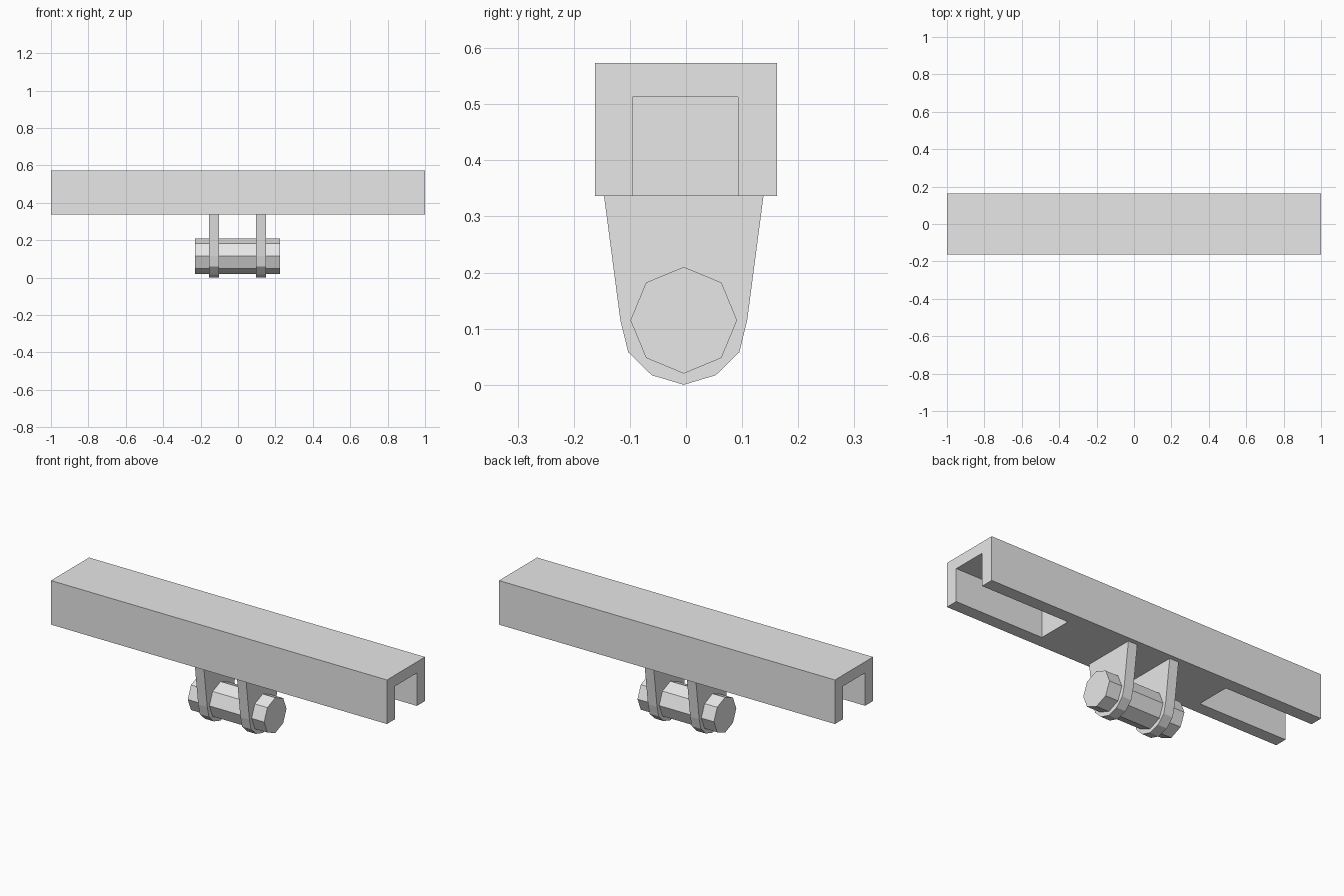
import bpy
import bmesh
import math

if "Cube" in bpy.data.objects:
    bpy.data.objects.remove(bpy.data.objects["Cube"], do_unlink=True)

GREY = (0.8, 0.8, 0.8, 1.0)
steel = bpy.data.materials.new("plain_grey")
steel.use_nodes = True
steel.diffuse_color = GREY
steel.node_tree.nodes["Principled BSDF"].inputs["Base Color"].default_value = GREY

MID_Y = -0.004      # shared centre line of slots, lugs and pin
PIN_Z = 0.115
BEAM_BOTTOM, BEAM_TOP = 0.336, 0.573


def extrude_x(name, outline, x0, x1):
    """Extrude a closed (y, z) outline along x."""
    bm = bmesh.new()
    face = bm.faces.new([bm.verts.new((x0, y, z)) for y, z in outline])
    moved = bmesh.ops.extrude_face_region(bm, geom=[face])["geom"]
    verts = [v for v in moved if isinstance(v, bmesh.types.BMVert)]
    bmesh.ops.translate(bm, verts=verts, vec=(x1 - x0, 0, 0))
    bmesh.ops.recalc_face_normals(bm, faces=bm.faces)
    mesh = bpy.data.meshes.new(name)
    bm.to_mesh(mesh)
    bm.free()
    mesh.materials.append(steel)
    obj = bpy.data.objects.new(name, mesh)
    bpy.context.collection.objects.link(obj)
    return obj


def rect(y0, y1, z0, z1):
    return [(y0, z0), (y1, z0), (y1, z1), (y0, z1)]


# Beam with an open-bottomed slot cut into each end
beam = extrude_x("beam", rect(-0.162, 0.162, BEAM_BOTTOM, BEAM_TOP), -1, 1)
for side in (-1, 1):
    slot = rect(MID_Y + 0.003 - 0.094, MID_Y + 0.003 + 0.094, 0.2, 0.513)
    cutter = extrude_x("slot_cutter", slot, side * 0.48, side * 1.1)
    cutter.hide_render = True
    mod = beam.modifiers.new("slot", "BOOLEAN")
    mod.operation = "DIFFERENCE"
    mod.solver = "EXACT"
    mod.object = cutter
    bpy.context.view_layer.objects.active = beam
    bpy.ops.object.modifier_apply(modifier=mod.name)
    bpy.data.objects.remove(cutter, do_unlink=True)

# Two tapered lugs with rounded lower ends
half = [(0.142, BEAM_BOTTOM), (0.113, PIN_Z), (0.099, 0.058), (0.057, 0.017)]
lug = [(MID_Y + y, z) for y, z in half] + [(MID_Y, 0)]
lug += [(MID_Y - y, z) for y, z in reversed(half)]
for name, x in (("right_lug", -0.128), ("left_lug", 0.123)):
    extrude_x(name, lug, x - 0.027, x + 0.027)

# Eight-sided pin through both lugs
octagon = [(MID_Y + 0.095 * math.cos(i * math.pi / 4),
            PIN_Z + 0.095 * math.sin(i * math.pi / 4)) for i in range(8)]
extrude_x("pin", octagon, -0.23, 0.225)
